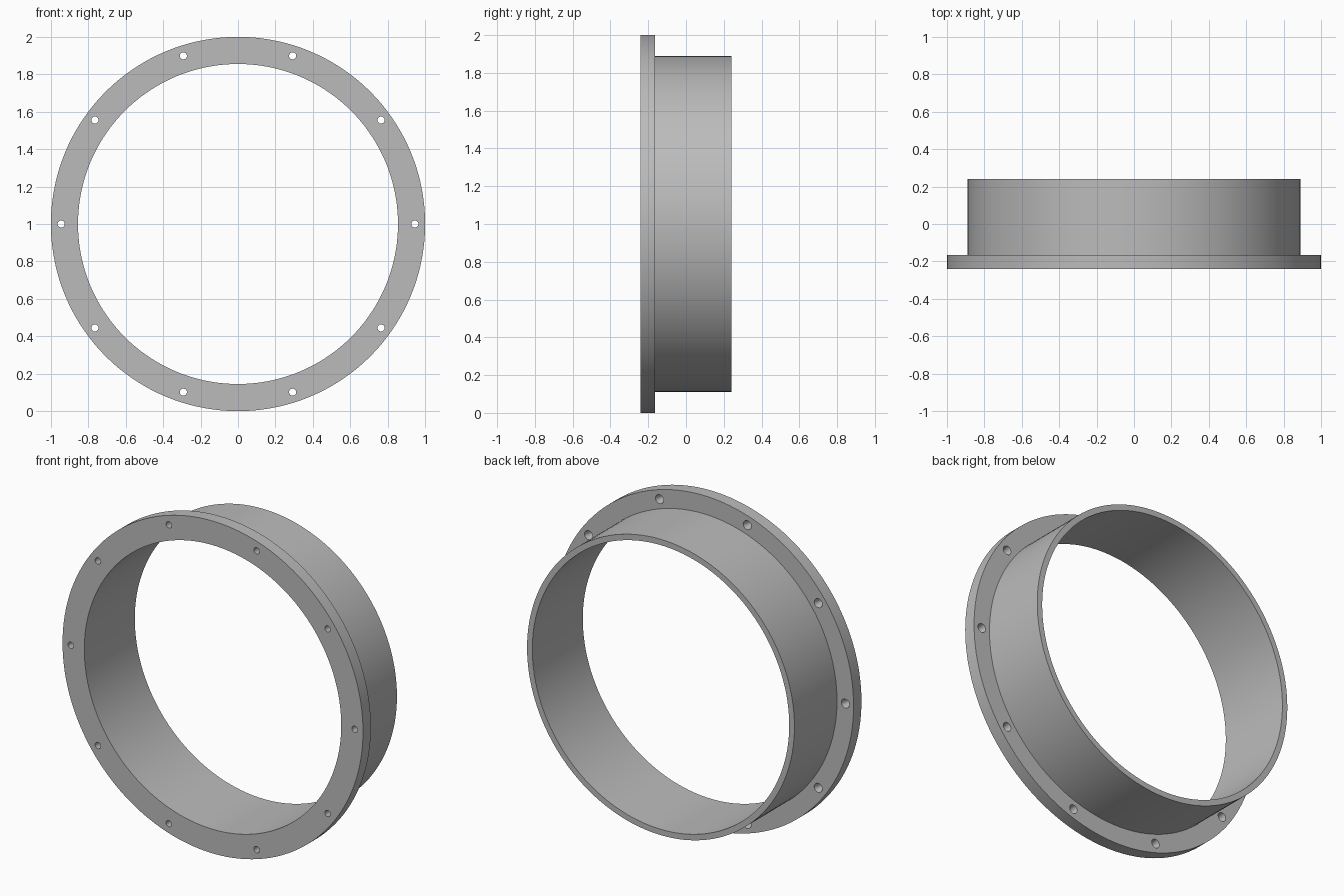
import bpy, bmesh
from math import cos, sin, tau, radians
from mathutils import Vector

cube = bpy.data.objects.get("Cube")
if cube:
    bpy.data.objects.remove(cube)

SEGMENTS = 144
HOLES = 10
FRONT, STEP, BACK = -0.24, -0.165, 0.24

grey = bpy.data.materials.new("plain grey metal")
grey.use_nodes = True
colour = (0.5, 0.5, 0.5, 1)
grey.diffuse_color = colour
grey.node_tree.nodes["Principled BSDF"].inputs["Base Color"].default_value = colour


def lathe(name, profile, segments, centre=(0, 0, 0), closed=True):
    """Spin (radius, y) points about the y axis; open profiles get end caps."""
    bm = bmesh.new()
    c = Vector(centre)
    rings = [[bm.verts.new(c + Vector((r * cos(tau * i / segments), y, r * sin(tau * i / segments))))
              for i in range(segments)] for r, y in profile]
    pairs = list(zip(rings, rings[1:] + rings[:1])) if closed else list(zip(rings, rings[1:]))
    for a, b in pairs:
        for i in range(segments):
            j = (i + 1) % segments
            bm.faces.new((a[i], a[j], b[j], b[i]))
    if not closed:
        bm.faces.new(rings[0])
        bm.faces.new(rings[-1])
    bmesh.ops.recalc_face_normals(bm, faces=bm.faces)
    mesh = bpy.data.meshes.new(name)
    bm.to_mesh(mesh)
    bm.free()
    mesh.materials.append(grey)
    obj = bpy.data.objects.new(name, mesh)
    bpy.context.collection.objects.link(obj)
    return obj


# Flange and sleeve turned as one piece
collar = lathe("flanged_collar",
               [(0.855, FRONT), (1.0, FRONT), (1.0, STEP),
                (0.89, STEP), (0.89, BACK), (0.855, BACK)],
               SEGMENTS, (0, 0, 1))

# Bolt holes, countersunk from the back of the flange
bolt_profile = [(0.019, FRONT - 0.05), (0.019, STEP - 0.035),
                (0.027, STEP), (0.027, STEP + 0.03)]
cutters = []
for k in range(HOLES):
    a = tau * k / HOLES
    cutter = lathe(f"bolt_hole_cutter_{k + 1}", bolt_profile, 20,
                   (0.945 * cos(a), 0, 1 + 0.945 * sin(a)), closed=False)
    cutter.hide_render = True
    cutters.append(cutter)
    mod = collar.modifiers.new(f"bolt_hole_{k + 1}", 'BOOLEAN')
    mod.operation = 'DIFFERENCE'
    mod.solver = 'EXACT'
    mod.object = cutter

# Apply the holes and smooth the round surfaces
bpy.ops.object.select_all(action='DESELECT')
bpy.context.view_layer.objects.active = collar
collar.select_set(True)
for mod in list(collar.modifiers):
    bpy.ops.object.modifier_apply(modifier=mod.name)
for cutter in cutters:
    bpy.data.objects.remove(cutter)
bpy.ops.object.shade_smooth_by_angle(angle=radians(20))
